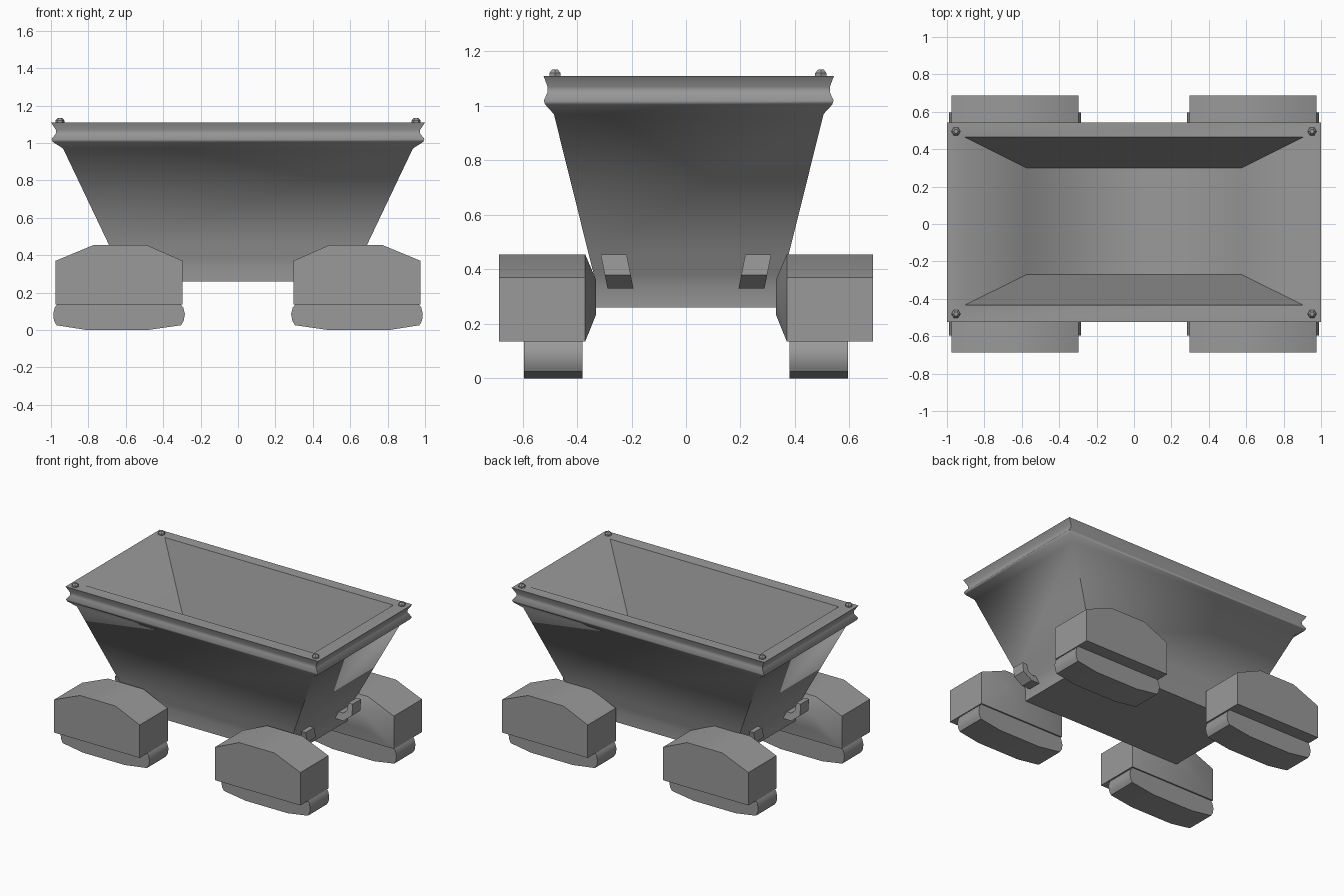
import bpy, bmesh, math

cube = bpy.data.objects.get("Cube")
if cube:
    bpy.data.objects.remove(cube, do_unlink=True)

grey = bpy.data.materials.new("plain_grey")
grey.use_nodes = True
colour = (0.32, 0.32, 0.32, 1)
grey.diffuse_color = colour
grey.node_tree.nodes["Principled BSDF"].inputs["Base Color"].default_value = colour


def loft(name, loops, angle=30):
    """Skin a series of matching vertex loops and cap both ends."""
    bm = bmesh.new()
    rings = [[bm.verts.new(p) for p in loop] for loop in loops]
    n = len(rings[0])
    for a, b in zip(rings, rings[1:]):
        for i in range(n):
            j = (i + 1) % n
            bm.faces.new((a[i], a[j], b[j], b[i]))
    bm.faces.new(rings[0])
    bm.faces.new(rings[-1])
    bmesh.ops.recalc_face_normals(bm, faces=bm.faces)
    mesh = bpy.data.meshes.new(name)
    bm.to_mesh(mesh)
    bm.free()
    mesh.materials.append(grey)
    obj = bpy.data.objects.new(name, mesh)
    bpy.context.collection.objects.link(obj)
    bpy.ops.object.select_all(action="DESELECT")
    obj.select_set(True)
    bpy.context.view_layer.objects.active = obj
    bpy.ops.object.shade_smooth_by_angle(angle=math.radians(angle))
    return obj


def rect(hx, hy, z, cy=0.01):
    return [(sx * hx, cy + sy * hy, z) for sx, sy in ((-1, -1), (1, -1), (1, 1), (-1, 1))]


def at_y(profile, y, sx=1):
    return [(sx * x, y, z) for x, z in profile]


# Hopper: outer skin with grooved rim, then the sloping inside and its floor
outer = [(0.635, 0.34, 0.26), (0.637, 0.341, 0.34), (0.655, 0.348, 0.38),
         (0.69, 0.367, 0.455), (0.935, 0.495, 0.97), (0.99, 0.527, 1.005),
         (0.997, 0.532, 1.02), (0.974, 0.518, 1.05), (0.974, 0.518, 1.07), (1.0, 0.533, 1.11)]
inner = [(0.905, 0.449, 1.11), (0.575, 0.285, 0.42)]
loft("hopper", [rect(*p) for p in outer] + [rect(*p, cy=0.015) for p in inner], 75)

# Side outlines (x, z)
housing = [(0.297, 0.135), (0.975, 0.135), (0.975, 0.37), (0.77, 0.455),
           (0.49, 0.455), (0.297, 0.37)]
tread = [(0.31, 0.14), (0.293, 0.12), (0.284, 0.085), (0.29, 0.05), (0.305, 0.025),
         (0.48, 0.0), (0.81, 0.0), (0.97, 0.025), (0.984, 0.05), (0.988, 0.085),
         (0.98, 0.12), (0.965, 0.14)]
hook = [(0.63, 0.33), (0.70, 0.33), (0.76, 0.38), (0.755, 0.455),
        (0.72, 0.455), (0.715, 0.40), (0.69, 0.38), (0.63, 0.38)]
# Narrow end of the housing where it meets the hopper
neck = [(0.636 + (x - 0.636) * 0.45, 0.30 + (z - 0.30) * 0.4) for x, z in housing]

for sx, side in ((1, "left"), (-1, "right")):
    for sy, end in ((-1, "front"), (1, "back")):
        tag = f"{end}_{side}"
        loft(f"track_housing_{tag}", [at_y(housing, sy * 0.687, sx),
                                      at_y(housing, sy * 0.37, sx),
                                      at_y(neck, sy * 0.33, sx)])
        loft(f"track_{tag}", [at_y(tread, sy * 0.595, sx), at_y(tread, sy * 0.38, sx)], 40)

        # Upturned hooks on the hopper ends, leaning outwards with height
        loops = [[(sx * x, sy * (y + 0.2 * (z - 0.39)), z) for x, z in hook]
                 for y in (0.205, 0.3)]
        loft(f"hook_{tag}", loops)

        # Domed six-sided bolts on the rim corners
        loops = []
        for r, z in ((0.024, 1.10), (0.024, 1.12), (0.012, 1.134)):
            loops.append([(sx * 0.952 + r * math.cos(k * math.pi / 3),
                           0.007 + sy * 0.488 + r * math.sin(k * math.pi / 3), z)
                          for k in range(6)])
        loft(f"bolt_{tag}", loops)
